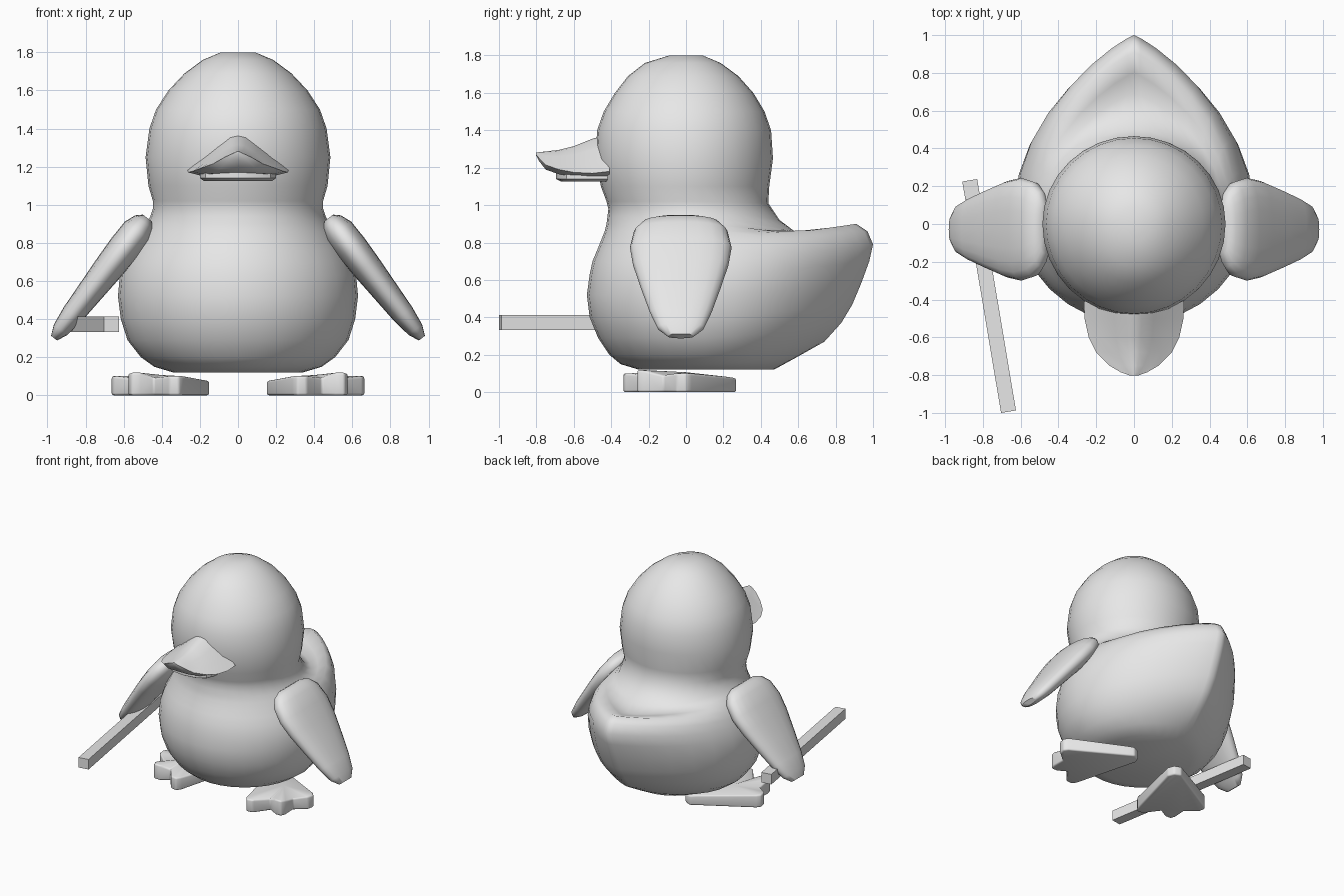
import bpy, bmesh, math

if "Cube" in bpy.data.objects:
    bpy.data.objects.remove(bpy.data.objects["Cube"])

grey = bpy.data.materials.new("plain_grey")
grey.diffuse_color = (0.8, 0.8, 0.8, 1)
grey.use_nodes = True
grey.node_tree.nodes["Principled BSDF"].inputs["Base Color"].default_value = grey.diffuse_color


def finish(name, bm, angle=40, bevel=0):
    """Turn a bmesh into a shaded object."""
    bmesh.ops.recalc_face_normals(bm, faces=bm.faces)
    mesh = bpy.data.meshes.new(name)
    bm.to_mesh(mesh)
    bm.free()
    mesh.materials.append(grey)
    ob = bpy.data.objects.new(name, mesh)
    bpy.context.collection.objects.link(ob)
    bpy.ops.object.select_all(action='DESELECT')
    ob.select_set(True)
    bpy.context.view_layer.objects.active = ob
    if bevel:
        mod = ob.modifiers.new("soft_edges", 'BEVEL')
        mod.width, mod.segments, mod.limit_method = bevel, 3, 'ANGLE'
        bpy.ops.object.modifier_apply(modifier=mod.name)
    if angle:
        bpy.ops.object.shade_smooth_by_angle(angle=math.radians(angle))
    return ob


def loft(name, rings, angle=40):
    """Skin a list of equal-length point rings and cap both ends."""
    bm = bmesh.new()
    loops = [[bm.verts.new(p) for p in ring] for ring in rings]
    n = len(loops[0])
    for a, b in zip(loops, loops[1:]):
        for i in range(n):
            j = (i + 1) % n
            bm.faces.new((a[i], a[j], b[j], b[i]))
    bm.faces.new(loops[0])
    bm.faces.new(loops[-1])
    return finish(name, bm, angle)


def clamp(v):
    return max(0.0, min(1.0, v))


# Body, head and tail: rows are height, half width, front y, back y, back height
BODY = [
    (0.12, 0.34, -0.25, 0.47, 0.12), (0.15, 0.44, -0.35, 0.58, 0.18),
    (0.20, 0.51, -0.41, 0.74, 0.27), (0.29, 0.58, -0.47, 0.83, 0.37),
    (0.40, 0.615, -0.515, 0.89, 0.47), (0.52, 0.63, -0.53, 0.94, 0.59),
    (0.63, 0.62, -0.515, 0.98, 0.70), (0.70, 0.595, -0.50, 1.00, 0.79),
    (0.76, 0.57, -0.475, 0.97, 0.86), (0.81, 0.54, -0.455, 0.91, 0.90),
    (0.86, 0.51, -0.435, 0.80, 0.86), (0.90, 0.48, -0.425, 0.69, 0.83),
    (0.94, 0.46, -0.42, 0.58, 0.86), (0.98, 0.447, -0.415, 0.50, 0.92),
    (1.02, 0.447, -0.425, 0.44, 1.01), (1.10, 0.47, -0.455, 0.445, 1.10),
    (1.25, 0.485, -0.485, 0.465, 1.25), (1.40, 0.465, -0.475, 0.455, 1.40),
    (1.50, 0.43, -0.44, 0.42, 1.50), (1.60, 0.365, -0.38, 0.36, 1.60),
    (1.69, 0.28, -0.31, 0.28, 1.69), (1.76, 0.185, -0.22, 0.185, 1.76),
    (1.80, 0.09, -0.09, 0.09, 1.80),
]
rings = []
for z, half, front, back, back_z in BODY:
    mid = 0.1 * clamp((1.0 - z) / 0.2)
    narrow = 1 + 0.7 * clamp((back - 0.5) / 0.25)   # pinch the plan into a tail
    ring = []
    for i in range(32):
        a = 2 * math.pi * i / 32
        c, s = math.cos(a), math.sin(a)
        if c > 0:
            x = math.copysign(abs(s) ** narrow, s) * half
            ring.append((x, mid + (back - mid) * c, z + (back_z - z) * c ** 1.4))
        else:
            ring.append((s * half, mid + (mid - front) * c, z))
    rings.append(ring)
loft("body", rings, 60)

# Wings: rows are position along the wing, half width, half thickness
WING = [(0.0, 0.13, 0.03), (0.035, 0.20, 0.06), (0.11, 0.25, 0.083),
        (0.25, 0.272, 0.085), (0.40, 0.255, 0.08), (0.60, 0.212, 0.07),
        (0.80, 0.165, 0.06), (0.93, 0.125, 0.045), (1.0, 0.07, 0.02)]
for side, label in ((1, "right"), (-1, "left")):
    rings = []
    for t, w, th in WING:
        cx, cz = 0.475 + 0.49 * t, 0.93 - 0.63 * t
        ring = []
        for i in range(20):
            a = 2 * math.pi * i / 20
            c, s = math.cos(a), math.sin(a)
            u = math.copysign(abs(c) ** 0.85, c) * w
            v = math.copysign(abs(s) ** 0.85, s) * th
            ring.append((side * (cx + 0.79 * v), u - 0.028, cz + 0.61 * v))
        rings.append(ring)
    loft(label + "_wing", rings, 60)

# Upper beak: rows are y, half width, edge height, ridge height, underside height
BEAK = [(-0.41, 0.265, 1.18, 1.38, 1.15), (-0.50, 0.262, 1.17, 1.355, 1.15),
        (-0.60, 0.24, 1.175, 1.315, 1.155), (-0.68, 0.20, 1.19, 1.295, 1.165),
        (-0.75, 0.13, 1.215, 1.287, 1.19), (-0.785, 0.07, 1.25, 1.283, 1.235),
        (-0.803, 0.02, 1.272, 1.28, 1.268)]
PROFILE = [(0.15, 0.95), (0.4, 0.68), (0.7, 0.33)]
rings = []
for y, w, edge, top, low in BEAK:
    h = top - edge
    right = [(w * u, y, edge + h * v) for u, v in PROFILE]
    right += [(w, y, edge), (w * 0.7, y, low)]
    left = [(-x, yy, z) for x, yy, z in reversed(right)]
    rings.append([(0, y, top)] + right + [(0, y, low)] + left)
loft("upper_beak", rings, 45)

# Lower beak: thin plate with a rounded front
plan = [(0.2, -0.42), (0.2, -0.57), (0.17, -0.64), (0.10, -0.68), (0, -0.695)]
plan += [(-x, y) for x, y in reversed(plan[:-1])]
rings = [[(x * k, -0.42 + (y + 0.42) * k, z) for x, y in plan]
         for z, k in ((1.125, 0.9), (1.14, 1.0), (1.17, 1.0))]
loft("lower_beak", rings, 35)

# Webbed feet: outline points with top heights, fanned to a raised centre
FOOT = [(0.15, 0.20, 0.075), (0.17, 0.25, 0.075), (0.22, 0.27, 0.075),
        (0.27, 0.24, 0.08), (0.64, 0.03, 0.10), (0.665, 0.0, 0.10),
        (0.655, -0.05, 0.10), (0.57, -0.12, 0.09), (0.575, -0.22, 0.115),
        (0.56, -0.26, 0.12), (0.51, -0.26, 0.12), (0.44, -0.22, 0.09),
        (0.36, -0.33, 0.10), (0.31, -0.337, 0.10), (0.285, -0.30, 0.10)]
for side, label in ((1, "right"), (-1, "left")):
    bm = bmesh.new()
    low = [bm.verts.new((side * x, y, 0)) for x, y, z in FOOT]
    top = [bm.verts.new((side * x, y, z)) for x, y, z in FOOT]
    hub = bm.verts.new((side * 0.42, -0.06, 0.105))
    bm.faces.new(low)
    for i in range(len(FOOT)):
        j = (i + 1) % len(FOOT)
        bm.faces.new((low[i], low[j], top[j], top[i]))
        bm.faces.new((top[i], top[j], hub))
    finish(label + "_foot", bm, 40, 0.012)

# Square stick held by the left wing
bm = bmesh.new()
bmesh.ops.create_cube(bm, size=1)
bmesh.ops.scale(bm, vec=(0.08, 1.242, 0.08), verts=bm.verts)
stick = finish("stick", bm, 0)
stick.location = (-0.767, -0.381, 0.373)
stick.rotation_euler = (0, 0, 0.166)
